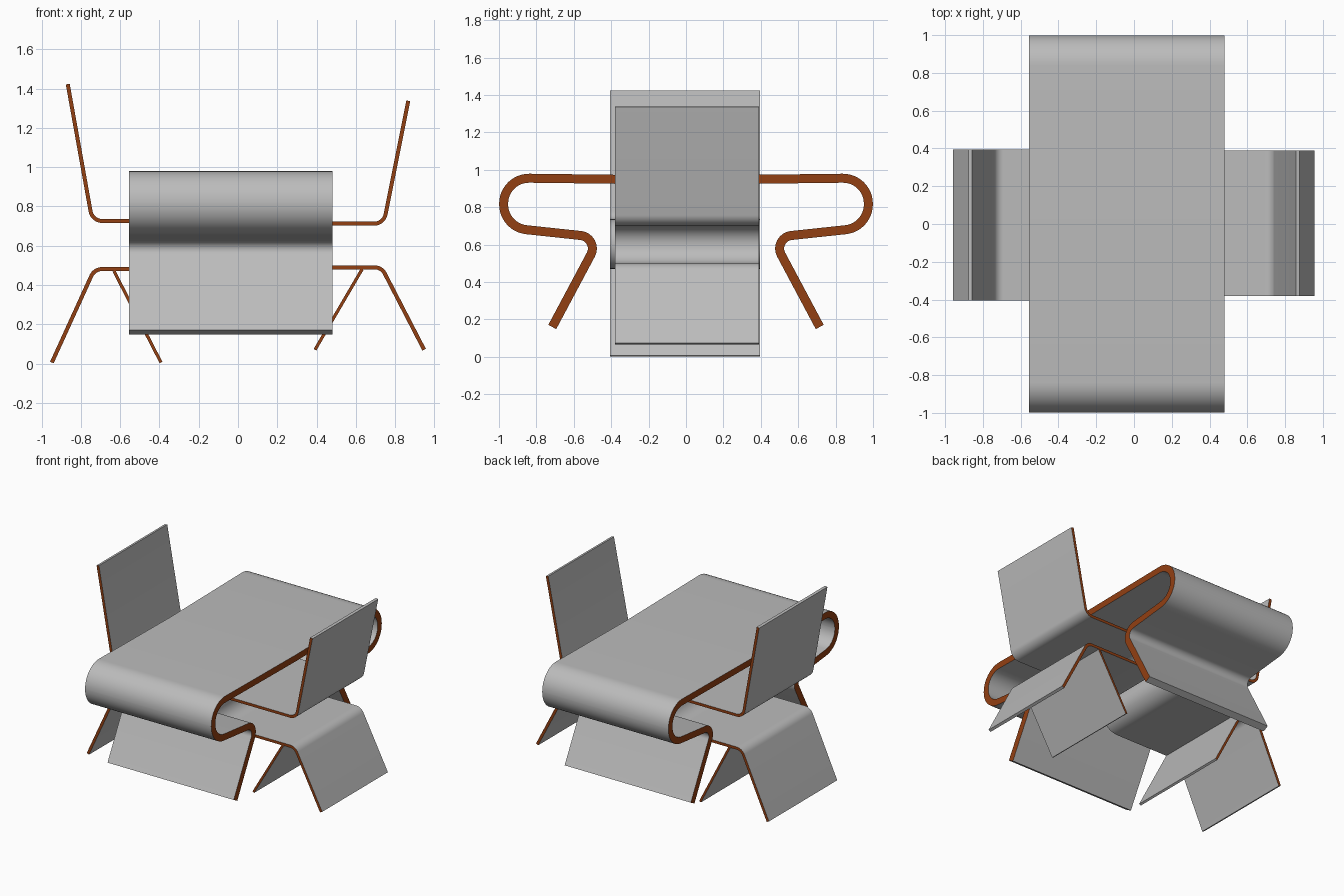
import bpy, bmesh, math
from mathutils import Vector

cube = bpy.data.objects.get("Cube")
if cube:
    bpy.data.objects.remove(cube)


def make_material(name, rgb):
    m = bpy.data.materials.new(name)
    m.use_nodes = True
    m.diffuse_color = (*rgb, 1)
    m.node_tree.nodes["Principled BSDF"].inputs["Base Color"].default_value = (*rgb, 1)
    return m


GREY = make_material("grey laminate", (0.5, 0.5, 0.5))
BROWN = make_material("brown plywood edge", (0.29, 0.05, 0.006))


def rounded_path(corners, steps=12):
    """Corners are (u, z, bend radius); returns a centreline with arcs."""
    pts = [Vector(c[:2]) for c in corners]
    path = [pts[0]]
    for i in range(1, len(pts) - 1):
        p, r = pts[i], corners[i][2]
        a = (pts[i - 1] - p).normalized()
        b = (pts[i + 1] - p).normalized()
        half = a.angle(b) / 2
        centre = p + (a + b).normalized() * (r / math.sin(half))
        start = p + a * (r / math.tan(half)) - centre
        end = p + b * (r / math.tan(half)) - centre
        sweep = math.pi - 2 * half
        for k in range(steps + 1):
            t = k / steps
            v = (start * math.sin((1 - t) * sweep) + end * math.sin(t * sweep)) / math.sin(sweep)
            path.append(centre + v)
    path.append(pts[-1])
    return path


def bent_sheet(name, path, thickness, low, high, axis):
    """Thicken a centreline and extrude it along x or y; sheet sides are brown."""
    bm = bmesh.new()
    rings = []
    for i, p in enumerate(path):
        d = (path[min(i + 1, len(path) - 1)] - path[max(i - 1, 0)]).normalized()
        n = Vector((-d.y, d.x)) * thickness / 2
        ring = []
        for q, w in ((p + n, low), (p + n, high), (p - n, high), (p - n, low)):
            ring.append(bm.verts.new((w, q.x, q.y) if axis == "x" else (q.x, w, q.y)))
        rings.append(ring)
    for r, s in zip(rings, rings[1:]):
        for k in range(4):
            m = (k + 1) % 4
            face = bm.faces.new((r[k], r[m], s[m], s[k]))
            face.material_index = k % 2
    bm.faces.new(rings[0])
    bm.faces.new(rings[-1])
    bmesh.ops.recalc_face_normals(bm, faces=bm.faces)
    mesh = bpy.data.meshes.new(name)
    bm.to_mesh(mesh)
    bm.free()
    mesh.materials.append(GREY)
    mesh.materials.append(BROWN)
    obj = bpy.data.objects.new(name, mesh)
    bpy.context.collection.objects.link(obj)
    bpy.ops.object.select_all(action="DESELECT")
    obj.select_set(True)
    bpy.context.view_layer.objects.active = obj
    bpy.ops.object.shade_smooth_by_angle(angle=math.radians(35))
    return obj


# Table: one thick sheet, curled under at both ends and bent down into legs
half = rounded_path([(0, 0.945, 0), (0.975, 0.957, 0.136), (0.975, 0.693, 0.136),
                     (0.46, 0.638, 0.07), (0.715, 0.16, 0)])
mirrored = [Vector((-p.x, p.y)) for p in reversed(half[1:])]
bent_sheet("table", mirrored + half, 0.048, -0.555, 0.48, "x")


# Chairs: backrest, seat, curl under the table, lower shelf and outer leg, plus inner leg
def chair(side, s, back, seat, shelf, foot, low, high):
    r = (seat - shelf) / 2 - 0.001
    body = [(0.867, back, 0), (0.742, seat, 0.06), (0.07, seat, r),
            (0.07, shelf, r), (0.731, shelf, 0.06), (0.948, foot, 0)]
    path = rounded_path([(s * x, z, q) for x, z, q in body])
    bent_sheet(side + "_chair", path, 0.02, low, high, "y")
    inner = [Vector((s * 0.632, shelf - 0.01)), Vector((s * 0.392, foot))]
    bent_sheet(side + "_chair_inner_leg", inner, 0.016, low, high, "y")


chair("left", 1, 1.338, 0.712, 0.49, 0.07, -0.38, 0.39)
chair("right", -1, 1.423, 0.726, 0.481, 0.005, -0.405, 0.395)
